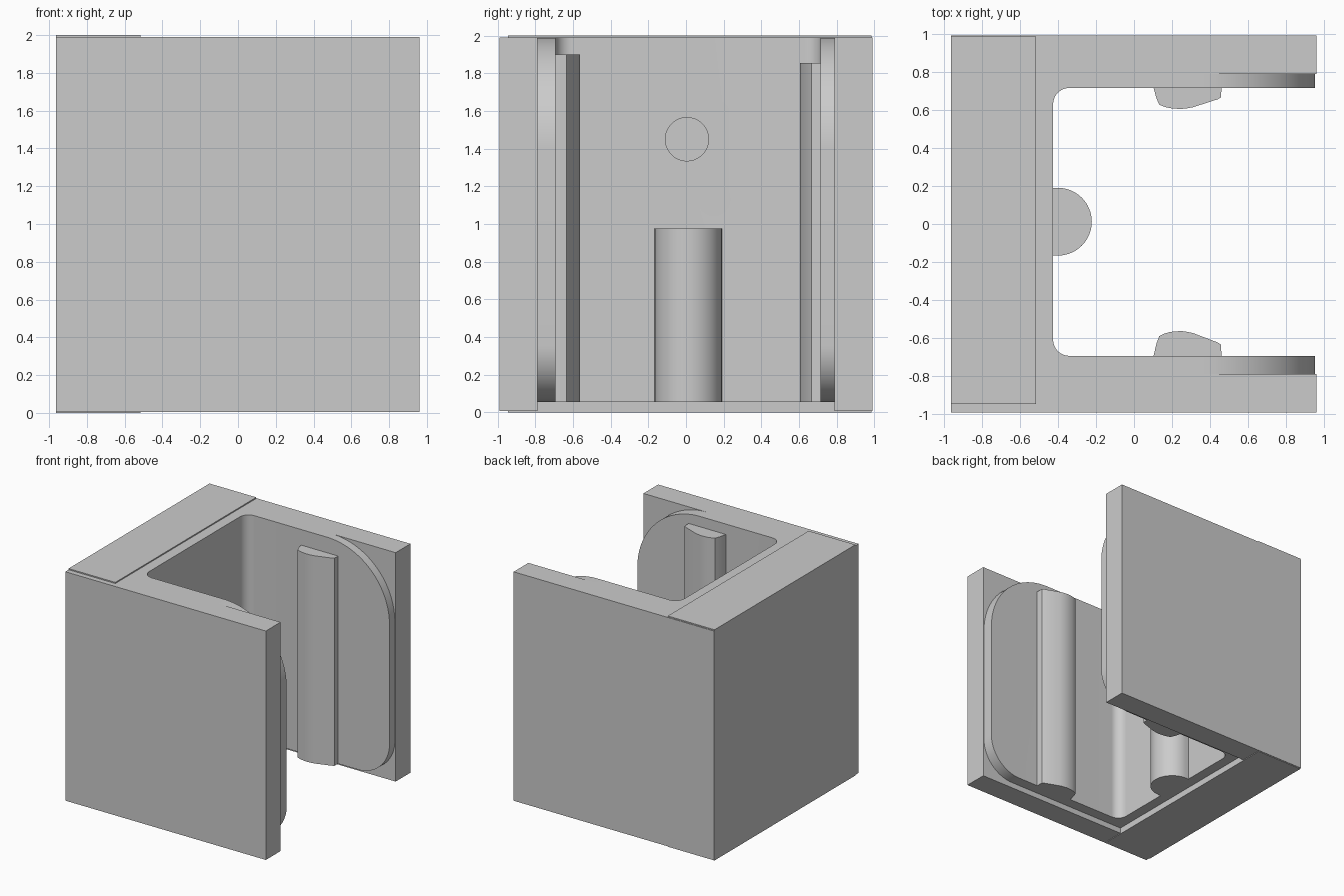
import bpy, bmesh, math
from mathutils import Vector

old = bpy.data.objects.get("Cube")
if old:
    bpy.data.objects.remove(old, do_unlink=True)

grey = bpy.data.materials.new("plain_grey")
grey.use_nodes = True
tone = (0.6, 0.6, 0.6, 1)
grey.diffuse_color = tone
grey.node_tree.nodes["Principled BSDF"].inputs["Base Color"].default_value = tone


def prism(name, points, low, high, axis="z"):
    """Extrude an outline along z (points are x, y) or along y (points are x, z)."""
    def place(p, d):
        return Vector((p[0], p[1], d)) if axis == "z" else Vector((p[0], d, p[1]))
    bm = bmesh.new()
    face = bm.faces.new([bm.verts.new(place(p, low)) for p in points])
    out = bmesh.ops.extrude_face_region(bm, geom=[face])
    moved = [g for g in out["geom"] if isinstance(g, bmesh.types.BMVert)]
    bmesh.ops.translate(bm, verts=moved, vec=place((0, 0), high - low))
    bmesh.ops.recalc_face_normals(bm, faces=bm.faces)
    mesh = bpy.data.meshes.new(name)
    bm.to_mesh(mesh)
    bm.free()
    mesh.materials.append(grey)
    obj = bpy.data.objects.new(name, mesh)
    bpy.context.collection.objects.link(obj)
    return obj


def arc(cx, cy, r, start, end, steps=16):
    angles = [math.radians(start + (end - start) * i / steps) for i in range(steps + 1)]
    return [(cx + r * math.cos(a), cy + r * math.sin(a)) for a in angles]


def smooth(obj):
    bpy.ops.object.select_all(action="DESELECT")
    obj.select_set(True)
    bpy.context.view_layer.objects.active = obj
    bpy.ops.object.shade_smooth_by_angle(angle=math.radians(25))


def cut(obj, cutter, operation):
    """Apply a boolean, then drop the cutter."""
    mod = obj.modifiers.new("cut", "BOOLEAN")
    mod.object, mod.operation, mod.solver = cutter, operation, "EXACT"
    cutter.hide_render = True
    bpy.context.view_layer.objects.active = obj
    bpy.ops.object.modifier_apply(modifier=mod.name)
    bpy.data.objects.remove(cutter, do_unlink=True)


LEFT, RIGHT, FRONT, BACK = -0.963, 0.96, -0.99, 0.99
STEP, SIDE = -0.515, 0.788            # inside of the outer shell
BOTTOM, TOP = 0.006, 1.99
PAD_FRONT, PAD_BACK = -0.693, 0.715   # inner faces of the lining
SPINE, R = -0.425, 0.085

# outer U-shaped shell, open towards +x
prism("outer_shell", [
    (LEFT, FRONT), (RIGHT, FRONT), (RIGHT, -SIDE), (STEP, -SIDE),
    (STEP, SIDE), (RIGHT, SIDE), (RIGHT, BACK), (LEFT, BACK)], BOTTOM, TOP)

# thin end plates above and below the spine
for name, low, high in (("top_plate", TOP, 2.0), ("bottom_plate", 0, BOTTOM)):
    prism(name, [(LEFT, -0.945), (STEP, -0.945), (STEP, 0.985), (LEFT, 0.985)], low, high)

# inner lining with filleted corners
lining = prism("inner_lining", [
    (STEP, -SIDE), (RIGHT - 0.005, -SIDE), (RIGHT - 0.005, PAD_FRONT)]
    + arc(SPINE + R, PAD_FRONT + R, R, 270, 180)
    + arc(SPINE + R, PAD_BACK - R, R, 180, 90)
    + [(RIGHT - 0.005, PAD_BACK), (RIGHT - 0.005, SIDE), (STEP, SIDE)], 0.055, TOP)

# rounded free ends of the two lining pads
end = RIGHT - 0.008
outline = ([(-0.7, 0.055)] + arc(end - 0.3, 0.355, 0.3, -90, 0, 24)
           + arc(end - 0.6, TOP - 0.6, 0.6, 0, 90, 32) + [(-0.7, TOP)])
cut(lining, prism("pad_outline", outline, -1.2, 1.2, "y"), "INTERSECT")

# round blind hole in the spine
bpy.ops.mesh.primitive_cylinder_add(
    vertices=48, radius=0.115, depth=0.3,
    location=(SPINE, 0.005, 1.45), rotation=(0, math.pi / 2, 0))
cut(lining, bpy.context.object, "DIFFERENCE")
smooth(lining)

# short half-round post on the spine
post = prism("spine_post", [(SPINE - 0.03, -0.165)] + arc(-0.4, 0.012, 0.178, -90, 90, 32)
             + [(SPINE - 0.03, 0.19)], 0.055, 0.975)
smooth(post)

# grip ridges on both pads: x position and relative height
ridge = [(0.103, -0.1), (0.103, 0), (0.118, 0.5), (0.133, 0.8), (0.16, 0.9), (0.19, 0.965),
         (0.22, 0.99), (0.25, 1), (0.28, 0.97), (0.31, 0.92), (0.44, 0.54),
         (0.457, 0.45), (0.46, 0), (0.46, -0.1)]
for name, base, height, top in (("front_grip_ridge", PAD_FRONT, 0.13, 1.9),
                                ("back_grip_ridge", PAD_BACK, -0.11, 1.855)):
    smooth(prism(name, [(x, base + h * height) for x, h in ridge], 0.055, top))
